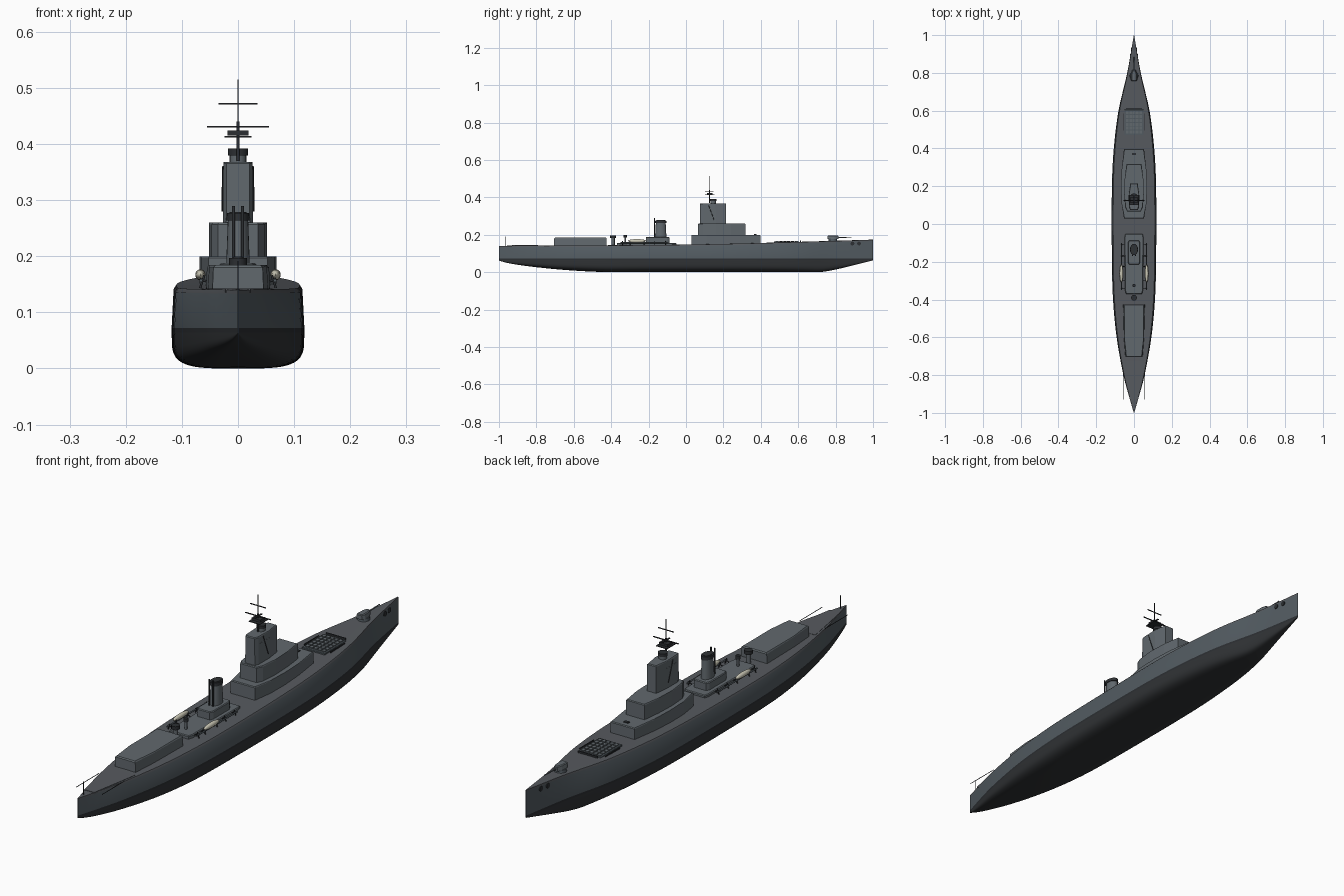
import bpy, bmesh, math
from mathutils import Vector

if "Cube" in bpy.data.objects:
    bpy.data.objects.remove(bpy.data.objects["Cube"])

def mat(name, c):
    m = bpy.data.materials.new(name)
    m.diffuse_color = (*c, 1)
    m.use_nodes = True
    m.node_tree.nodes["Principled BSDF"].inputs["Base Color"].default_value = m.diffuse_color
    return m

HULL = mat("hull_grey", (.085, .105, .12))
DECK = mat("deck_grey", (.095, .103, .115))
HOUSE = mat("house_grey", (.12, .14, .155))
DARK = mat("dark", (.025, .028, .032))
BOTTOM = mat("bottom", (.03, .033, .036))
CREAM = mat("cream", (.6, .58, .47))

def finish(name, bm, mats, smooth=None):
    bmesh.ops.recalc_face_normals(bm, faces=bm.faces)
    me = bpy.data.meshes.new(name)
    bm.to_mesh(me)
    bm.free()
    o = bpy.data.objects.new(name, me)
    bpy.context.collection.objects.link(o)
    for m in mats:
        me.materials.append(m)
    if smooth:
        bpy.ops.object.select_all(action='DESELECT')
        o.select_set(True)
        bpy.context.view_layer.objects.active = o
        bpy.ops.object.shade_smooth_by_angle(angle=math.radians(smooth))
    return o

def interp(table, y):
    # smooth interpolation through (y, value) points
    for i in range(len(table) - 1):
        if y <= table[i + 1][0] or i == len(table) - 2:
            (a, p), (b, q) = table[i], table[i + 1]
            slope = lambda k: ((table[min(k + 1, len(table) - 1)][1] - table[max(k - 1, 0)][1]) /
                               (table[min(k + 1, len(table) - 1)][0] - table[max(k - 1, 0)][0]))
            h, t = b - a, (y - a) / (b - a)
            return ((2*t**3 - 3*t*t + 1)*p + (t**3 - 2*t*t + t)*h*slope(i)
                    + (3*t*t - 2*t**3)*q + (t**3 - t*t)*h*slope(i + 1))

BEAM = [(-1, .001), (-.9, .03), (-.8, .056), (-.6, .092), (-.4, .111), (-.2, .117), (.2, .117),
        (.4, .107), (.6, .082), (.8, .036), (1, .001)]
KEEL = [(-1, .062), (-.95, .048), (-.83, .03), (-.65, .012), (-.45, .001), (-.3, 0),
        (.6, 0), (.72, .001), (.8, .014), (1, .063)]
SHEER = [(-1, .14), (-.4, .143), (0, .147), (.3, .153), (.6, .161), (1, .173)]
deck = lambda y: interp(SHEER, y)

# Hull: lofted cross-sections
bm = bmesh.new()
rings = []
for i in range(61):
    y = -1 + 2 * i / 60
    b, k, d = interp(BEAM, y), max(0, interp(KEEL, y)), deck(y)
    half = []
    for j in range(11):
        a = math.pi / 2 * j / 10
        half.append((b * math.sin(a)**.5, k + (.064 - k) * (1 - math.cos(a)**.5 if j < 10 else 1)))
    half += [(b, .072), (b * .97, d - .007), (b * .93, d)]
    pts = half + [(0, d + .001)] + [(-x, z) for x, z in half[:0:-1]]
    rings.append([bm.verts.new((x, y, z)) for x, z in pts])
n = len(rings[0])
for r, s in zip(rings, rings[1:]):
    for j in range(n):
        f = bm.faces.new((r[j], r[(j + 1) % n], s[(j + 1) % n], s[j]))
        k = min(j, n - 1 - j)
        f.material_index = 0 if k < 10 else 1 if k == 10 else 2 if k < 12 else 3
bm.faces.new(rings[0]).material_index = 2
bm.faces.new(rings[-1]).material_index = 2
finish("hull", bm, [BOTTOM, DARK, HULL, DECK], 35)

def prism(name, half, z0, z1, m=HOUSE, taper=1.0, bevel=.003):
    # symmetric plan outline given as (half width, y), extruded upwards
    bm = bmesh.new()
    pl = half + [(-x, y) for x, y in reversed(half)]
    lo = [bm.verts.new((x, y, z0)) for x, y in pl]
    hi = [bm.verts.new((x * taper, y, z1)) for x, y in pl]
    bm.faces.new(lo)
    top = bm.faces.new(hi)
    for i in range(len(pl)):
        j = (i + 1) % len(pl)
        bm.faces.new((lo[i], lo[j], hi[j], hi[i]))
    if bevel:
        bmesh.ops.bevel(bm, geom=list(top.edges), offset=bevel, segments=1, affect='EDGES')
    return finish(name, bm, [m])

def box(name, x, y, z, sx, sy, sz, m=HOUSE):
    bm = bmesh.new()
    bmesh.ops.create_cube(bm, size=1)
    for v in bm.verts:
        v.co = (x + v.co.x * sx, y + v.co.y * sy, z + v.co.z * sz)
    return finish(name, bm, [m])

def rod(name, a, b, r, m=DARK, r2=None, seg=12, sy=1):
    a, b = Vector(a), Vector(b)
    bm = bmesh.new()
    bmesh.ops.create_cone(bm, cap_ends=True, segments=seg, radius1=r, radius2=r if r2 is None else r2,
                          depth=(b - a).length)
    q = (b - a).to_track_quat('Z', 'Y')
    for v in bm.verts:
        p = q @ v.co
        p.y *= sy
        v.co = p + (a + b) / 2
    return finish(name, bm, [m], 40)

# Forward superstructure
prism("lower_house", [(.053, .03), (.066, .11), (.069, .2), (.065, .29), (.053, .397)], .13, .20)
prism("upper_house", [(.036, .065), (.047, .09), (.052, .16), (.049, .24), (.04, .317)], .198, .26)
prism("bridge_tower", [(.021, .075), (.027, .09), (.027, .155), (.02, .215)], .258, .368, taper=.97)
for s in (-1, 1):
    rod("tower_brace", (s * .028, .15, .28), (s * .027, .12, .36), .0015)
    box("tower_fin", s * .025, .13, .30, .004, .06, .08)
box("hatch_fore", 0, .37, .201, .02, .012, .004, DARK)

# Mast and radars
rod("mast_base", (0, .145, .366), (0, .145, .38), .015, HOUSE, seg=16)
rod("mast_cap", (0, .145, .38), (0, .145, .392), .018, DARK, seg=16)
rod("mast", (0, .125, .37), (0, .125, .44), .003)
rod("mast_tip", (0, .125, .43), (0, .125, .515), .0013, seg=8)
box("radar_plate", 0, .127, .413, .048, .052, .003, DARK)
box("radar_head", 0, .127, .42, .038, .03, .009, DARK)
box("lower_yard", 0, .125, .431, .11, .004, .003, DARK)
box("upper_yard", 0, .125, .472, .07, .003, .003, DARK)
box("radar_arm", 0, .125, .431, .006, .045, .003, DARK)

# Midship platform and funnel
prism("midship_platform", [(.042, -.37), (.048, -.35), (.05, -.07), (.045, -.052)], .135, .157)
prism("funnel_base", [(.026, -.215), (.033, -.2), (.033, -.1), (.026, -.088)], .155, .188)
rod("funnel", (0, -.135, .186), (0, -.135, .268), .021, HOUSE, .018, 24, 1.45)
rod("funnel_cap", (0, -.135, .264), (0, -.135, .277), .021, DARK, .02, 24, 1.45)
rod("funnel_mouth", (0, -.135, .276), (0, -.135, .279), .015, BOTTOM, .015, 24, 1.45)
for s in (-1, 1):
    rod("exhaust_pipe", (s * .008, -.168, .187), (s * .008, -.168, .29), .003)

# Deck fittings aft of the funnel
for y, r, h in ((-.325, .007, .2), (-.39, .013, .197)):
    rod("director_post", (0, y, .14), (0, y, h - .012), r * .7, HOUSE)
    rod("director_head", (0, y, h - .014), (0, y, h), r * 1.2, DARK)
for s in (-1, 1):
    # lifeboat, with its davits and boat rail
    bm = bmesh.new()
    bmesh.ops.create_uvsphere(bm, u_segments=16, v_segments=10, radius=1)
    for v in bm.verts:
        v.co = (s * .067 + v.co.x * .009, -.262 + v.co.y * .048, .167 + v.co.z * .01)
    finish("lifeboat", bm, [CREAM], 60)
    rod("boat_rail", (s * .066, -.1, .157), (s * .066, -.35, .157), .003, HULL)
    for y in (-.11, -.17, -.225, -.3, -.34):
        rod("davit", (s * .068, y, .142), (s * .06, y, .166), .002)
        rod("davit_arm", (s * .048, y, .152), (s * .068, y, .16), .002)

# Aft hangar and flight deck plate
prism("hangar", [(.046, -.705), (.054, -.6), (.058, -.425)], .13, .184, taper=.95, bevel=.004)
prism("flight_deck", [(.022, -.93), (.038, -.84), (.058, -.725)], .135, .1425, DECK, bevel=0)
for s in (-1, 1):
    rod("side_boom", (s * .056, -.79, .143), (s * .056, -.93, .143), .0013, seg=6)
rod("flagstaff", (0, -.965, .138), (0, -.965, .192), .0013, seg=8)

# Missile cell block with hatch grid
prism("cell_block", [(.05, .47), (.05, .605)], .14, .164, HULL, bevel=.001)
for i in range(5):
    for j in range(6):
        box("cell_hatch", -.036 + i * .018, .487 + j * .0205, .165, .014, .016, .005, HOUSE)
box("breakwater", 0, .612, .164, .085, .005, .01, DARK)
for s in (-1, 1):
    box("cell_rail", s * .057, .54, .16, .003, .09, .008, DARK)

# Bow gun
rod("gun_ring", (0, .785, .16), (0, .785, .178), .024, HULL, .022, 20)
prism("gun_turret", [(.014, .757), (.019, .77), (.017, .795), (.009, .815)], .177, .196, HOUSE, .75)
rod("gun_barrel", (0, .805, .185), (0, .885, .187), .003, HOUSE, .002)

# Bow anchor ports
for s in (-1, 1):
    for y in (.89, .925):
        b = interp(BEAM, y)
        rod("anchor_port", (s * (b - .006), y, .153), (s * (b + .002), y, .153), .01, DARK, seg=16)
